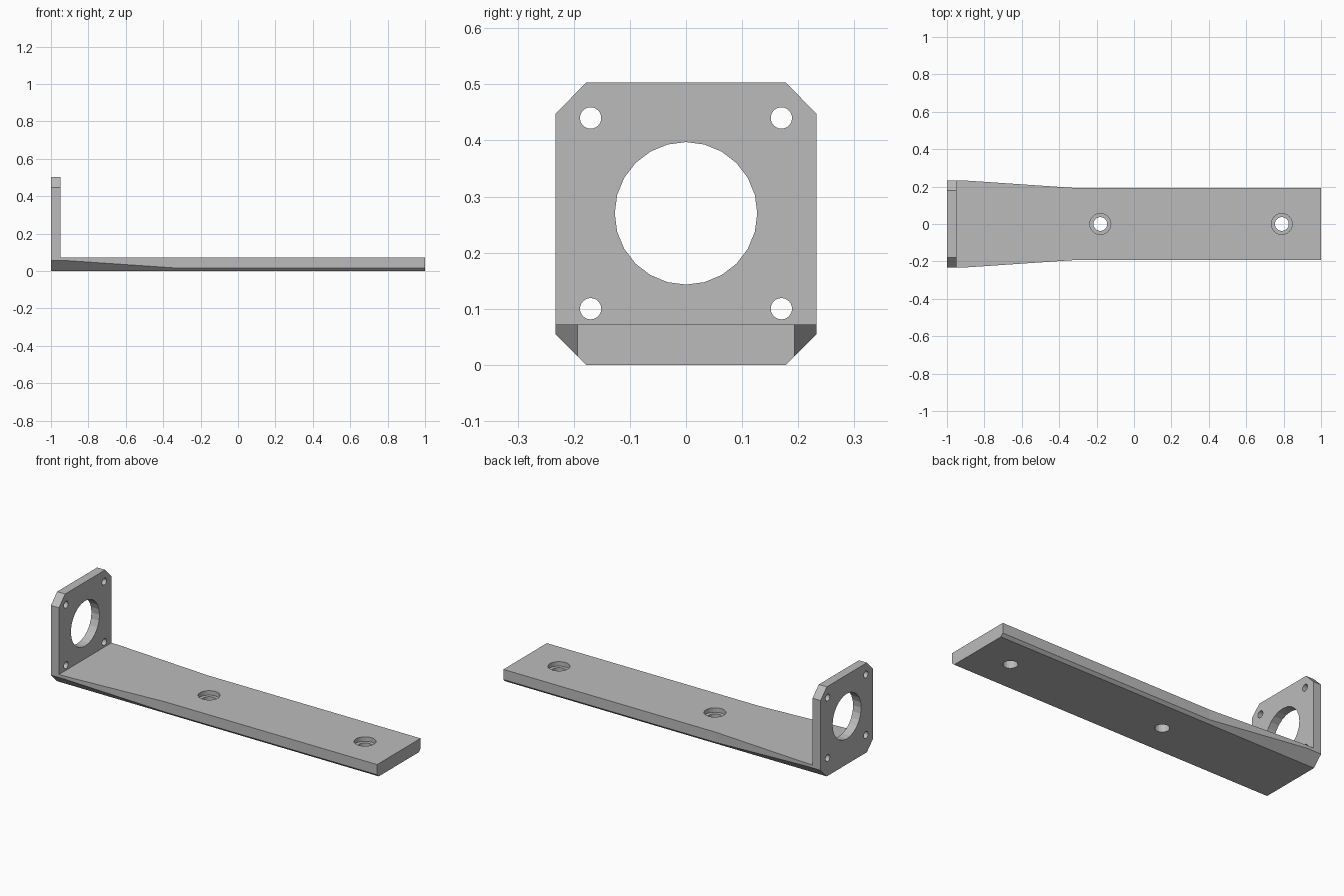
import bpy, bmesh
from math import pi
from mathutils import Matrix

cube = bpy.data.objects.get("Cube")
if cube:
    bpy.data.objects.remove(cube, do_unlink=True)

LOW, HIGH, TOP = 0.178, 0.233, 0.072   # bottom half width, full half width, bar thickness
HEIGHT, CHAMFER = 0.503, 0.056

grey = bpy.data.materials.new("plain grey")
grey.use_nodes = True
colour = (0.5, 0.5, 0.5, 1)
grey.diffuse_color = colour
grey.node_tree.nodes["Principled BSDF"].inputs["Base Color"].default_value = colour

# Bar: chamfered sections lofted along x, wider towards the upright
bm = bmesh.new()
rings = []
for x, half in ((-1, HIGH), (-0.95, HIGH), (-0.91, HIGH), (-0.32, 0.193), (1, 0.193)):
    edge = half - LOW
    outline = [(-LOW, 0), (LOW, 0), (half, edge), (half, TOP), (-half, TOP), (-half, edge)]
    rings.append([bm.verts.new((x, y, z)) for y, z in outline])
upright_base = None
for i, (a, b) in enumerate(zip(rings, rings[1:])):
    for k in range(6):
        n = (k + 1) % 6
        face = bm.faces.new((a[k], a[n], b[n], b[k]))
        if i == 0 and k == 3:
            upright_base = face
bm.faces.new(rings[0])
bm.faces.new(rings[-1])
bmesh.ops.recalc_face_normals(bm, faces=bm.faces)

# Upright: extruded from the end of the bar, then tapered for the top corners
face = upright_base
for z, half in ((HEIGHT - CHAMFER, HIGH), (HEIGHT, LOW)):
    new = bmesh.ops.extrude_discrete_faces(bm, faces=[face])["faces"][0]
    for v in new.verts:
        v.co.z = z
        v.co.y = half if v.co.y > 0 else -half
    face = new
bmesh.ops.recalc_face_normals(bm, faces=bm.faces)
bmesh.ops.dissolve_limit(bm, angle_limit=0.01, verts=bm.verts, edges=bm.edges)

mesh = bpy.data.meshes.new("mounting_bracket")
bm.to_mesh(mesh)
bm.free()
bracket = bpy.data.objects.new("mounting_bracket", mesh)
bpy.context.collection.objects.link(bracket)
mesh.materials.append(grey)


def cut(location, radius, depth, along_x=False):
    """Cut a round hole centred on location."""
    tool = bpy.data.meshes.new("hole_cutter")
    b = bmesh.new()
    turn = Matrix.Rotation(pi / 2, 4, "Y") if along_x else Matrix()
    bmesh.ops.create_cone(b, cap_ends=True, segments=24, radius1=radius, radius2=radius,
                          depth=depth, matrix=Matrix.Translation(location) @ turn)
    b.to_mesh(tool)
    b.free()
    tool.materials.append(grey)
    cutter = bpy.data.objects.new("hole_cutter", tool)
    cutter.hide_render = True
    bpy.context.collection.objects.link(cutter)
    mod = bracket.modifiers.new("hole", "BOOLEAN")
    mod.operation, mod.solver, mod.object = "DIFFERENCE", "EXACT", cutter
    bpy.context.view_layer.objects.active = bracket
    bpy.ops.object.modifier_apply(modifier=mod.name)
    bpy.data.objects.remove(cutter, do_unlink=True)


# Large opening and four corner holes in the upright
cut((-0.975, 0, 0.27), 0.127, 0.2, True)
for y in (-0.17, 0.17):
    for z in (0.1, 0.44):
        cut((-0.975, y, z), 0.019, 0.2, True)

# Stepped screw holes in the bar
for x in (-0.18, 0.79):
    cut((x, 0, 0.03), 0.037, 0.3)
    cut((x, 0, TOP), 0.056, 0.05)
